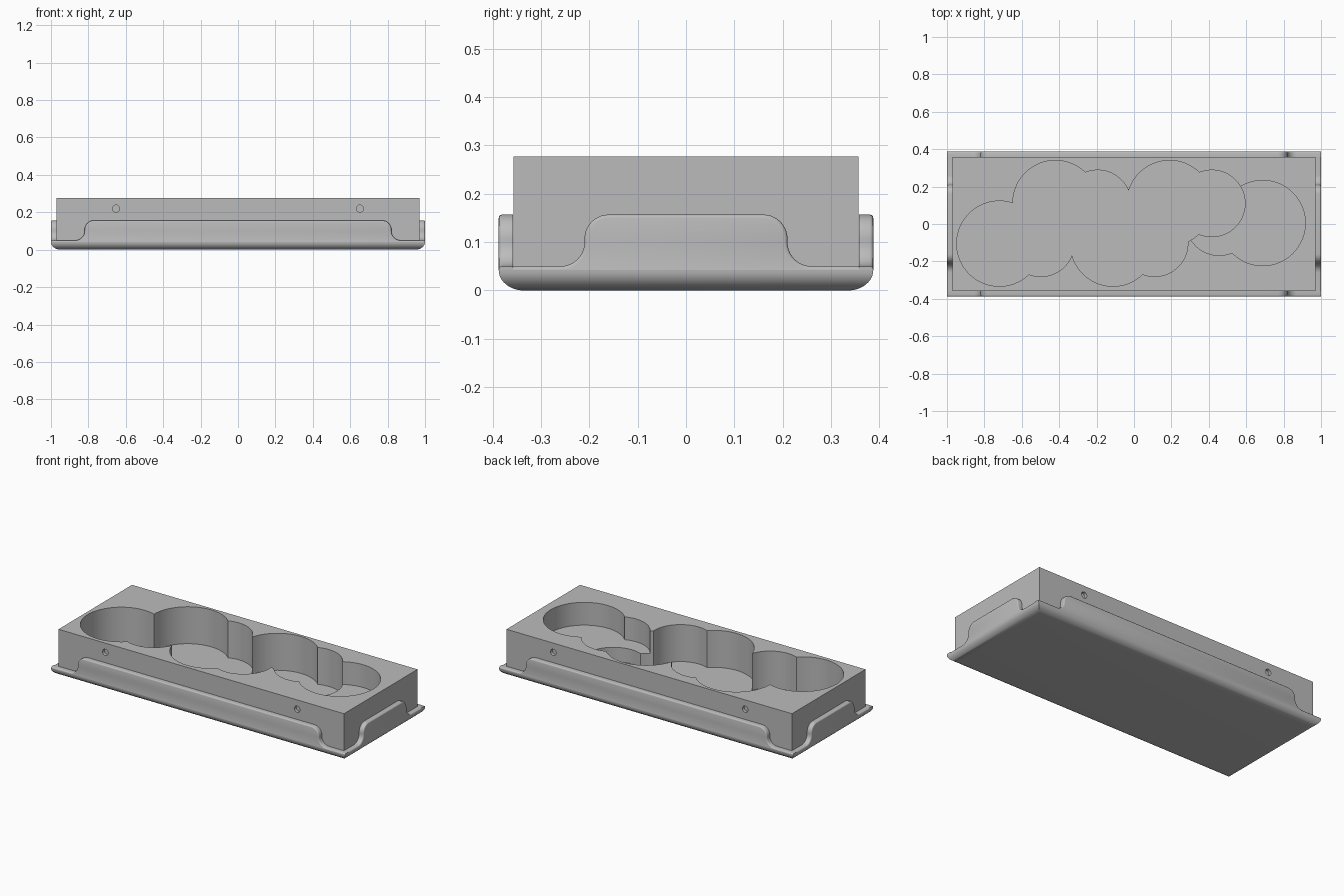
import bpy, bmesh, math
from mathutils import Matrix

if "Cube" in bpy.data.objects:
    bpy.data.objects.remove(bpy.data.objects["Cube"], do_unlink=True)

HX, HY = 1.0, 0.3875        # tray half size
WALL, BASE_TOP = 0.03, 0.042
LOW, HIGH, R = 0.05, 0.157, 0.05
TOP, DEEP, SHALLOW = 0.277, 0.05, 0.137

grey = bpy.data.materials.new("grey")
grey.use_nodes = True
grey.diffuse_color = (0.5, 0.5, 0.5, 1)
grey.node_tree.nodes["Principled BSDF"].inputs["Base Color"].default_value = (0.5, 0.5, 0.5, 1)


def finish(name, bm):
    bmesh.ops.recalc_face_normals(bm, faces=bm.faces)
    mesh = bpy.data.meshes.new(name)
    bm.to_mesh(mesh)
    bm.free()
    mesh.materials.append(grey)
    ob = bpy.data.objects.new(name, mesh)
    bpy.context.collection.objects.link(ob)
    return ob


def smooth(ob, angle=35):
    bpy.ops.object.select_all(action='DESELECT')
    ob.select_set(True)
    bpy.context.view_layer.objects.active = ob
    bpy.ops.object.shade_smooth_by_angle(angle=math.radians(angle))


def cutter(radius, depth, matrix):
    bm = bmesh.new()
    bmesh.ops.create_cone(bm, cap_ends=True, segments=72, radius1=radius,
                          radius2=radius, depth=depth, matrix=matrix)
    ob = finish("cutter", bm)
    ob.hide_render = True
    return ob


# Tray base: rectangles lofted along a rounded bottom edge
bm = bmesh.new()
rings = []
for i in range(11):
    a = math.pi / 2 * i / 10
    inset, z = 0.052 * (1 - math.sin(a)), BASE_TOP * (1 - math.cos(a))
    rings.append([bm.verts.new((sx * (HX - inset), sy * (HY - inset), z))
                  for sx, sy in ((-1, -1), (1, -1), (1, 1), (-1, 1))])
for a, b in zip(rings, rings[1:]):
    for k in range(4):
        n = (k + 1) % 4
        bm.faces.new((a[k], a[n], b[n], b[k]))
bm.faces.new(rings[0])
bm.faces.new(rings[-1])
smooth(finish("tray_base", bm))


# Tray walls: low lip rising through an S curve to a raised middle
def wall(name, half, mid, distance, turn):
    half_path = [(half, LOW)]
    for i in range(11):
        a = math.pi / 2 * i / 10
        half_path.append((mid + R - R * math.sin(a), LOW + R - R * math.cos(a)))
    for i in range(11):
        a = math.pi / 2 * i / 10
        half_path.append((mid - R + R * math.cos(a), HIGH - R + R * math.sin(a)))
    path = [(half, BASE_TOP)] + half_path
    path += [(-x, z) for x, z in reversed(path)]
    bm = bmesh.new()
    face = bm.faces.new([bm.verts.new((x, -distance, z)) for x, z in path])
    ext = bmesh.ops.extrude_face_region(bm, geom=[face], use_keep_orig=True)
    for v in ext["geom"]:
        if isinstance(v, bmesh.types.BMVert):
            v.co.y += WALL
    bmesh.ops.recalc_face_normals(bm, faces=bm.faces)
    rim = [e for e in bm.edges
           if all(abs(v.co.y + distance) < 1e-5 for v in e.verts)
           and max(v.co.z for v in e.verts) > BASE_TOP + 1e-4
           and min(v.co.z for v in e.verts) > BASE_TOP + 1e-4]
    bmesh.ops.bevel(bm, geom=rim, offset=0.007, segments=3, profile=0.5,
                    affect='EDGES', clamp_overlap=True)
    bm.transform(Matrix.Rotation(math.radians(turn), 4, 'Z'))
    smooth(finish(name, bm), 40)


wall("front_wall", HX, 0.82, HY, 0)
wall("back_wall", HX, 0.82, HY, 180)
wall("right_wall", HY - WALL, 0.21, HX, -90)
wall("left_wall", HY - WALL, 0.21, HX, 90)

# Holder block
bm = bmesh.new()
bmesh.ops.create_cube(bm, size=1, matrix=Matrix.Translation((0, 0, (TOP + BASE_TOP) / 2))
                      @ Matrix.Diagonal((1.94, 0.714, TOP - BASE_TOP, 1)))
block = finish("holder_block", bm)

# Round pockets: x, y, radius, floor height
BIG, SMALL = 0.228, 0.178
pockets = [(0.688, 0.005, BIG, SHALLOW), (0.455, 0.01, SMALL, SHALLOW)]
for x in (-0.72, -0.112):
    pockets += [(x, -0.105, BIG, DEEP), (x + 0.222, -0.103, SMALL, DEEP)]
for x in (-0.42, 0.19):
    pockets += [(x, 0.112, BIG, DEEP), (x + 0.226, 0.11, SMALL, DEEP)]
cutters = [cutter(r, 0.4, Matrix.Translation((x, y, floor + 0.2)))
           for x, y, r, floor in pockets]

# Small blind holes in the long sides
for x in (-0.652, 0.652):
    for y in (-0.357, 0.357):
        cutters.append(cutter(0.019, 0.036, Matrix.Translation((x, y, 0.22))
                              @ Matrix.Rotation(math.pi / 2, 4, 'X')))

for c in cutters:
    mod = block.modifiers.new("cut", 'BOOLEAN')
    mod.operation, mod.solver, mod.object = 'DIFFERENCE', 'EXACT', c
graph = bpy.context.evaluated_depsgraph_get()
mesh = bpy.data.meshes.new_from_object(block.evaluated_get(graph))
block.modifiers.clear()
block.data = mesh
for c in cutters:
    bpy.data.objects.remove(c, do_unlink=True)
smooth(block, 30)
